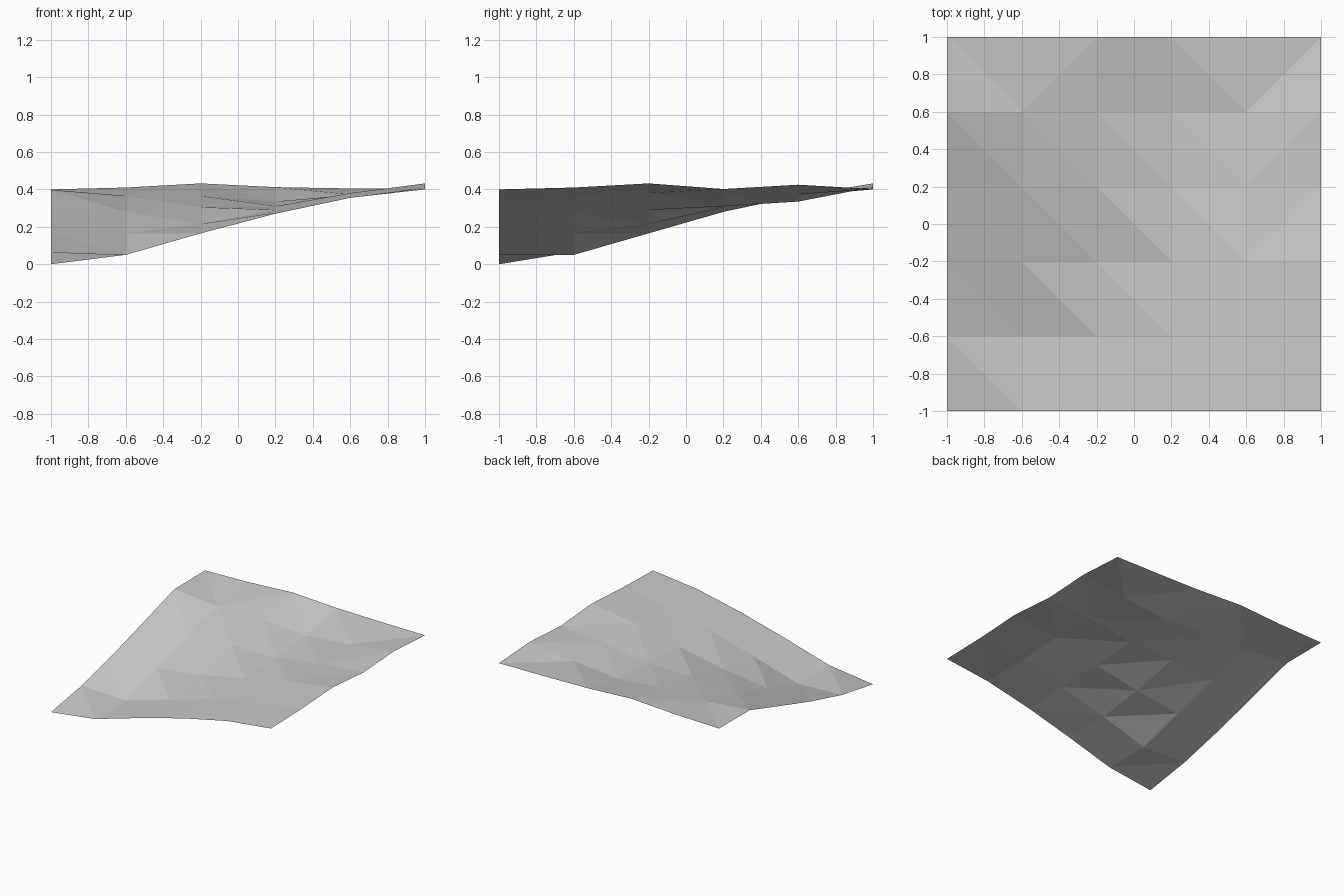
import bpy
import bmesh

# Remove the default cube only
cube = bpy.data.objects.get("Cube")
if cube:
    bpy.data.objects.remove(cube, do_unlink=True)


def make_material(name, colour):
    mat = bpy.data.materials.new(name)
    mat.use_nodes = True
    mat.diffuse_color = colour
    mat.node_tree.nodes["Principled BSDF"].inputs["Base Color"].default_value = colour
    return mat


# Terrain heights in thousandths: rows run front to back, columns -x to +x
HEIGHTS = (
    (0, 50, 165, 270, 355, 400),
    (65, 50, 165, 275, 360, 410),
    (165, 165, 215, 290, 380, 432),
    (280, 280, 305, 310, 370, 402),
    (398, 365, 365, 335, 373, 425),
    (400, 410, 432, 412, 405, 402),
)
SIZE = len(HEIGHTS)
CELLS = SIZE - 1
STEP = 2 / CELLS

# Cells (column, row) whose diagonal rises towards +x +y instead of falling
RISING = {(1, 4), (4, 4), (4, 3), (4, 2), (4, 0)}


def build_terrain(name, material):
    bm = bmesh.new()
    grid = [
        [bm.verts.new((col * STEP - 1, row * STEP - 1, height / 1000))
         for col, height in enumerate(line)]
        for row, line in enumerate(HEIGHTS)
    ]
    # Split every cell into two flat triangles
    for row in range(CELLS):
        for col in range(CELLS):
            a, b = grid[row][col], grid[row][col + 1]
            c, d = grid[row + 1][col + 1], grid[row + 1][col]
            if (col, row) in RISING:
                triangles = ((a, b, c), (a, c, d))
            else:
                triangles = ((a, b, d), (b, c, d))
            for triangle in triangles:
                bm.faces.new(triangle).smooth = False
    mesh = bpy.data.meshes.new(name)
    bm.to_mesh(mesh)
    bm.free()
    mesh.materials.append(material)
    terrain = bpy.data.objects.new(name, mesh)
    bpy.context.collection.objects.link(terrain)
    return terrain


# One faceted open sheet of ground
build_terrain("terrain_sheet", make_material("pale_grey", (0.6, 0.6, 0.6, 1)))
